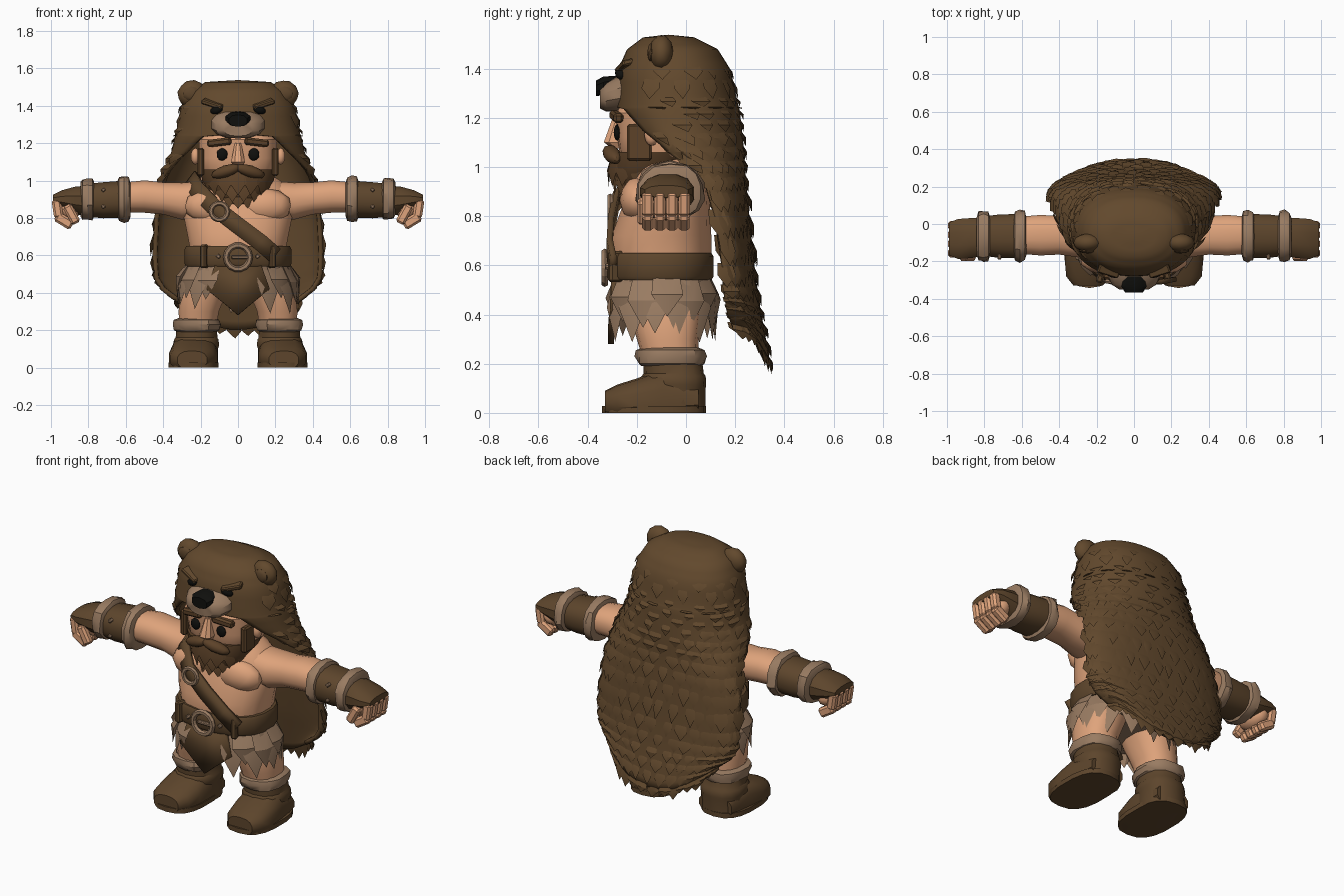
import bpy, bmesh, random
from math import sin, cos, pi, radians
from mathutils import Vector as V, Matrix, Euler

random.seed(4)
cube = bpy.data.objects.get("Cube")
if cube:
    bpy.data.objects.remove(cube, do_unlink=True)


def material(name, rgb):
    m = bpy.data.materials.new(name)
    m.use_nodes = True
    m.diffuse_color = (*rgb, 1)
    m.node_tree.nodes["Principled BSDF"].inputs["Base Color"].default_value = (*rgb, 1)
    return m


HIDE = material("brown hide", (.122, .066, .026))
LEATHER = material("brown leather", (.11, .06, .025))
BEARD = material("dark brown hair", (.11, .055, .022))
SKIN = material("skin", (.74, .37, .2))
FUR = material("tan fur", (.32, .2, .122))
BLACK = material("black", (.005, .005, .004))


def finish(bm, name, mat, angle=35):
    bmesh.ops.recalc_face_normals(bm, faces=bm.faces)
    me = bpy.data.meshes.new(name)
    bm.to_mesh(me)
    bm.free()
    me.materials.append(mat)
    me.shade_smooth()
    me.set_sharp_from_angle(angle=radians(angle))
    ob = bpy.data.objects.new(name, me)
    bpy.context.collection.objects.link(ob)
    return ob


def sgn_pow(c, p):
    return abs(c) ** p * (1 if c > 0 else -1)


def loft(name, mat, axis, rings, sides=16, power=.85, jitter=0, flip=1, floor=False):
    """Rings are (position along axis, centre a, centre b, radius a, radius b)."""
    bm = bmesh.new()
    loops = []
    for pos, a, b, ra, rb in rings:
        loop = []
        for k in range(sides):
            t = 2 * pi * (k + .5) / sides
            s = 1 + random.uniform(-jitter, jitter)
            u, w = a + ra * s * sgn_pow(cos(t), power), b + rb * s * sgn_pow(sin(t), power)
            x, y, z = {"X": (pos, u, w), "Y": (u, pos, w), "Z": (u, w, pos)}[axis]
            loop.append(bm.verts.new((x * flip, y, max(z, 0) if floor else z)))
        loops.append(loop)
    for p, q in zip(loops, loops[1:]):
        for k in range(sides):
            j = (k + 1) % sides
            bm.faces.new((p[k], p[j], q[j], q[k]))
    bm.faces.new(loops[0])
    bm.faces.new(loops[-1])
    return finish(bm, name, mat)


def blob(name, mat, loc, scale, rot=(0, 0, 0), sub=2):
    bm = bmesh.new()
    bmesh.ops.create_icosphere(bm, subdivisions=sub, radius=1)
    bm.transform(Matrix.LocRotScale(V(loc), Euler(rot), V(scale)))
    return finish(bm, name, mat)


def box(name, mat, loc, size, rot=(0, 0, 0)):
    bm = bmesh.new()
    bmesh.ops.create_cube(bm, size=1)
    bm.transform(Matrix.LocRotScale(V(loc), Euler(rot), V(size)))
    bmesh.ops.bevel(bm, geom=bm.edges[:], offset=min(size) * .25, segments=1, affect="EDGES")
    return finish(bm, name, mat)


def ring(name, mat, loc, radius, thick):
    bpy.ops.mesh.primitive_torus_add(location=loc, rotation=(pi / 2, 0, 0), major_radius=radius,
                                     minor_radius=thick, major_segments=14, minor_segments=6)
    ob = bpy.context.object
    ob.name = name
    ob.data.materials.append(mat)


def tuft(bm, base, tip, side, out):
    """A broad lock of hair: straight sides, a raised ridge and a pointed tip."""
    mid = base.lerp(tip, .5)
    l, r, sl, sr, m, t = [bm.verts.new(p) for p in (
        base - side * .8, base + side * .8, mid - side + out * .6, mid + side + out * .6, mid + out, tip)]
    for f in ((l, r, m), (l, m, sl), (r, sr, m), (sl, m, t), (m, sr, t), (l, sl, t), (l, t, r), (r, t, sr)):
        bm.faces.new(f)


# Hide cloak with hood: z, half width, centre y, back y, front y, half opening in turns of pi
ROWS = [(1.525, 0, -.07, -.07, -.07, 1), (1.515, .17, -.06, .03, -.17, 1),
        (1.47, .25, -.05, .12, -.23, 1), (1.39, .295, -.04, .17, -.265, 1),
        (1.25, .32, -.04, .2, -.275, 1), (1.235, .325, -.04, .205, -.275, .82),
        (1.15, .345, -.04, .215, -.23, .72), (1.05, .385, -.01, .225, -.13, .6),
        (.95, .41, .07, .23, .0, .5), (.8, .435, .115, .245, 0, .5), (.6, .445, .145, .265, 0, .5),
        (.45, .435, .155, .285, 0, .5), (.34, .4, .165, .305, 0, .5), (.205, .31, .19, .33, 0, .5)]


def surf(v, t):
    f = min(v, 1) * (len(ROWS) - 1)
    i = min(int(f), len(ROWS) - 2)
    z, w, yc, yb, yf, a = [p + (q - p) * (f - i) for p, q in zip(ROWS[i], ROWS[i + 1])]
    th = t * a * pi
    c = sgn_pow(cos(th), .9)
    y = yc + c * (yb - yc if c > 0 else yc - yf)
    return V((w * sgn_pow(sin(th), .9), y, z + max(0, .5 - z) * .5 * sin(th) ** 2))


bm = bmesh.new()
NV, NT = 39, 36
grid = [[bm.verts.new(surf(i / NV, 2 * j / NT - 1)) for j in range(NT + 1)] for i in range(NV + 1)]
for p, q in zip(grid, grid[1:]):
    for j in range(NT):
        bm.faces.new((p[j], p[j + 1], q[j + 1], q[j]))
bmesh.ops.remove_doubles(bm, verts=bm.verts, dist=.001)
cloak = finish(bm, "hide_cloak", HIDE)
solid = cloak.modifiers.new("thickness", "SOLIDIFY")
solid.thickness, solid.offset = .025, 0

# Overlapping locks of hide lying close to the cloak, longer along the hem
bm = bmesh.new()
for row in range(19):
    v = .2 + row * .0435
    count = 13 if v < .5 else 17
    for k in range(count):
        t = (2 * (k + .5 * (row % 2) + random.uniform(.1, .4)) / count - 1) * .98
        if abs(t) > .97 or (v < .45 and abs(t) > .7):
            continue
        p = surf(v, t)
        out = V((p.x, p.y + .03, 0)).normalized()
        along = (surf(v, t + .02) - surf(v, t - .02)).normalized()
        hem = v > .94
        tip = surf(v + .05, t + random.uniform(-.02, .02)) + out * random.uniform(.016, .026)
        if hem:
            tip.z -= random.uniform(.03, .08)
        tuft(bm, p + out * .006, tip, along * random.uniform(.026, .042), out * .013)
finish(bm, "cloak_locks", HIDE, 30)

# Animal mask on the hood
loft("mask_snout", FUR, "Y", [(-.2, 0, 1.31, .145, .08), (-.27, 0, 1.3, .145, .075),
                              (-.325, 0, 1.285, .12, .06), (-.35, 0, 1.28, .08, .042)], 14)
loft("mask_nose", BLACK, "Y", [(-.28, 0, 1.345, .055, .025), (-.335, 0, 1.33, .07, .038),
                               (-.365, 0, 1.32, .05, .032)], 10)
for s, tag in ((1, "left"), (-1, "right")):
    blob(tag + "_mask_eye", BLACK, (s * .115, -.267, 1.378), (.036, .02, .022), (0, s * .3, s * .3))
    box(tag + "_mask_brow", HIDE, (s * .135, -.25, 1.41), (.12, .05, .025), (.2, -s * .3, s * .3))
    blob(tag + "_mask_ear", HIDE, (s * .248, -.1, 1.465), (.078, .05, .072), (0, s * .4, 0))
    blob(tag + "_mask_ear_hollow", LEATHER, (s * .25, -.143, 1.465), (.045, .014, .038))

# Head and face
loft("head", SKIN, "Z", [(.98, 0, -.1, .13, .13), (1.05, 0, -.1, .2, .17), (1.12, 0, -.1, .21, .18),
                         (1.22, 0, -.1, .21, .19), (1.29, 0, -.1, .16, .15)], 18, .75)
loft("nose", SKIN, "Z", [(1.075, 0, -.28, .025, .02), (1.1, 0, -.295, .04, .042),
                         (1.2, 0, -.27, .018, .03)], 8)
loft("beard", BEARD, "Z", [(.875, 0, -.18, .08, .07), (.93, 0, -.16, .15, .12), (1.0, 0, -.14, .19, .155),
                           (1.06, 0, -.12, .205, .175)], 16, .8, .03)
bm = bmesh.new()
for layer in range(3):
    for k in range(7):
        a = (k - 3 + .5 * (layer % 2)) * .42
        out = V((sin(a), -cos(a), 0))
        r = .2 - layer * .025
        base = V((0, -.12, 1.055 - layer * .05)) + out * (r - .02)
        tip = V((0, -.15, .92 - layer * .035)) + out * (r * .82)
        tuft(bm, base, tip, V((cos(a), sin(a), 0)) * .045, out * .014)
finish(bm, "beard_locks", BEARD, 30)
for s, tag in ((1, "left"), (-1, "right")):
    blob(tag + "_moustache", BEARD, (s * .065, -.3, 1.05), (.085, .035, .032), (0, s * .3, s * .25))
    blob(tag + "_eye", BLACK, (s * .085, -.28, 1.14), (.03, .014, .034))
    box(tag + "_eyebrow", BEARD, (s * .1, -.283, 1.205), (.13, .04, .04), (0, s * .12, s * .15))
    box(tag + "_sideburn", BEARD, (s * .2, -.19, 1.1), (.035, .1, .15))
    blob(tag + "_ear", SKIN, (s * .228, -.14, 1.13), (.025, .03, .045))

# Torso
loft("torso", SKIN, "Z", [(.5, 0, -.1, .25, .19), (.64, 0, -.1, .26, .205), (.72, 0, -.1, .275, .205),
                          (.84, 0, -.08, .3, .18), (.93, 0, -.07, .3, .165), (1, 0, -.07, .23, .14),
                          (1.06, 0, -.07, .13, .11)], 20)

# Belt, shoulder strap and loincloth
loft("belt", LEATHER, "Z", [(.54, 0, -.105, .28, .21), (.555, 0, -.105, .288, .22),
                            (.635, 0, -.105, .288, .22), (.65, 0, -.105, .28, .21)], 20)
ring("belt_buckle", FUR, (0, -.33, .59), .064, .016)
box("buckle_pin", FUR, (.015, -.33, .59), (.1, .02, .018))
for s in (1, -1):
    box("belt_keeper", LEATHER, (s * .18, -.285, .595), (.035, .06, .125), (0, 0, s * .35))
    box("belt_stud", FUR, (s * .105, -.32, .595), (.022, .02, .022), (0, pi / 4, 0))
path = [(-.2, .08, .96), (-.25, -.05, 1.01), (-.22, -.2, .955), (-.13, -.285, .86),
        (0, -.305, .76), (.12, -.31, .67), (.2, -.295, .6)]
bm = bmesh.new()
pairs = [[bm.verts.new(V(p) + V((.6, 0, .8)) * w) for w in (-.045, .045)] for p in path]
for p, q in zip(pairs, pairs[1:]):
    bm.faces.new((p[0], p[1], q[1], q[0]))
strap = finish(bm, "shoulder_strap", LEATHER)
solid = strap.modifiers.new("thickness", "SOLIDIFY")
solid.thickness, solid.offset = .025, 0
ring("strap_ring", FUR, (-.1, -.308, .835), .045, .013)
bm = bmesh.new()
cloth = [bm.verts.new(p) for p in ((-.12, -.29, .56), (.12, -.29, .56), (.17, -.295, .42),
                                   (.07, -.305, .34), (0, -.305, .28), (-.07, -.305, .34), (-.17, -.295, .42))]
bm.faces.new(cloth)
cloth = finish(bm, "loincloth", LEATHER)
solid = cloth.modifiers.new("thickness", "SOLIDIFY")
solid.thickness, solid.offset = .025, 0

# Fur kilt of two overlapping layers
loft("kilt_base", FUR, "Z", [(.43, 0, -.09, .275, .19), (.56, 0, -.1, .27, .2)], 20)
bm = bmesh.new()
for layer in range(2):
    for k in range(12):
        a = .55 + (k + .5 * layer) * (2 * pi - 1.1) / 11.5
        out = V((sin(a), -cos(a), 0))
        base = V((out.x * .26, -.1 + out.y * .185, .57))
        drop = random.uniform(.22, .29) - layer * .06
        tip = base + V((out.x * .07, out.y * .035, -drop))
        tuft(bm, base, tip, V((cos(a), sin(a), 0)) * .065, out * (.03 + layer * .01))
finish(bm, "kilt_locks", FUR, 30)

for s, tag in ((1, "left"), (-1, "right")):
    blob(tag + "_chest", SKIN, (s * .14, -.195, .865), (.15, .075, .095))

    # Arm with bracer between two fur cuffs
    loft(tag + "_arm", SKIN, "X", [(.18, -.07, .9, .12, .1), (.3, -.06, .89, .12, .1), (.4, -.06, .905, .105, .087),
                                   (.5, -.06, .915, .11, .088), (.62, -.06, .91, .1, .08)], flip=s)
    for x, r in ((.61, .118), (.805, .108)):
        loft(tag + "_arm_cuff", FUR, "X", [(x - .036, -.065, .9, .1, .09), (x - .026, -.065, .9, .132, r),
                                           (x, -.065, .9, .14, r + .004), (x + .026, -.065, .9, .132, r),
                                           (x + .036, -.065, .9, .1, .09)], 14, jitter=.06, flip=s)
    loft(tag + "_bracer", LEATHER, "X", [(.63, -.065, .9, .12, .1), (.72, -.065, .895, .118, .098),
                                         (.8, -.065, .895, .108, .09)], flip=s)
    for z in (.86, .95):
        box(tag + "_bracer_stud", FUR, (s * .72, -.175, z), (.02, .03, .02), (0, pi / 4, 0))

    # Gloved fist
    loft(tag + "_glove", LEATHER, "X", [(.81, -.07, .89, .105, .085), (.87, -.075, .895, .11, .075),
                                        (.94, -.08, .9, .11, .05), (.99, -.08, .9, .09, .025)], 12, flip=s)
    blob(tag + "_palm", SKIN, (s * .905, -.08, .85), (.065, .1, .065))
    for k in range(4):
        y = -.155 + k * .049
        box(tag + "_finger_knuckle", SKIN, (s * .965, y, .85), (.05, .047, .1), (0, s * .15, 0))
        box(tag + "_finger_tip", SKIN, (s * .93, y, .785), (.1, .046, .055), (0, -s * .55, 0))
    box(tag + "_thumb", SKIN, (s * .89, -.175, .82), (.05, .045, .11), (0, s * .5, 0))

    # Leg and boot
    loft(tag + "_leg", SKIN, "Z", [(.2, .215, -.06, .1, .11), (.3, .21, -.075, .11, .125),
                                   (.42, .18, -.085, .13, .15), (.52, .14, -.09, .12, .15)], 14, flip=s)
    loft(tag + "_boot_cuff", FUR, "Z", [(.19, .22, -.06, .1, .12), (.2, .22, -.06, .12, .136),
                                        (.23, .22, -.06, .128, .145), (.255, .22, -.06, .122, .138),
                                        (.265, .22, -.06, .1, .11)], 14, jitter=.05, flip=s)
    loft(tag + "_boot_shaft", LEATHER, "Z", [(0, .23, -.045, .125, .125), (.1, .225, -.045, .12, .125),
                                             (.115, .225, -.05, .126, .132), (.15, .223, -.05, .122, .13),
                                             (.16, .222, -.05, .114, .122), (.22, .22, -.055, .11, .12)], 14, flip=s)
    loft(tag + "_boot_foot", LEATHER, "Y", [(.05, .23, .05, .11, .06), (-.1, .235, .06, .128, .12),
                                            (-.2, .24, .05, .132, .09), (-.28, .245, .045, .12, .07),
                                            (-.33, .245, .04, .08, .05)], 14, .8, flip=s, floor=True)
    loft(tag + "_boot_sole", LEATHER, "Z", [(0, .238, -.13, .135, .212), (.028, .238, -.13, .135, .212)],
         18, .75, flip=s)
